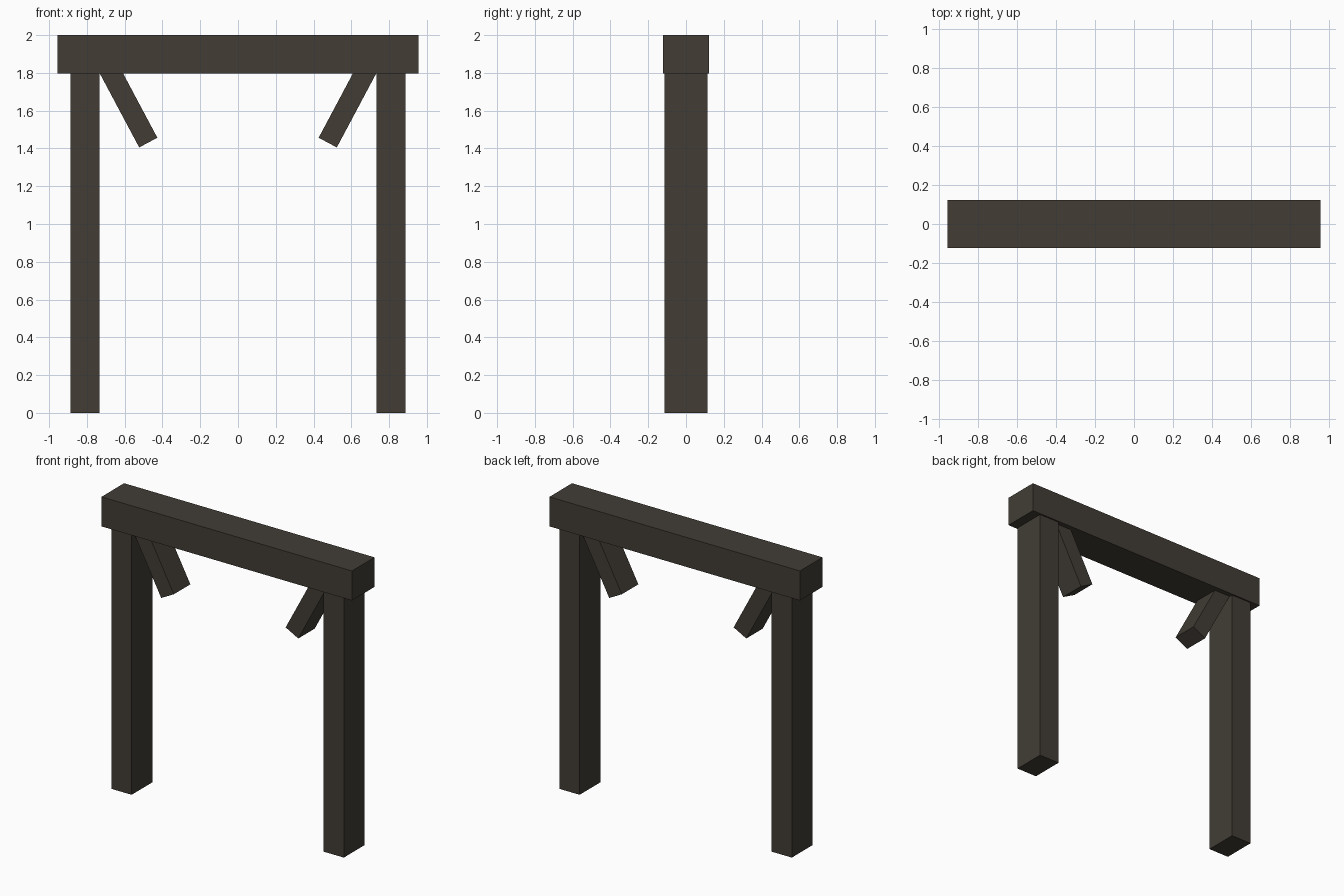
import bpy
from mathutils import Matrix, Vector

if "Cube" in bpy.data.objects:
    bpy.data.objects.remove(bpy.data.objects["Cube"])

wood = bpy.data.materials.new("dark weathered wood")
wood.diffuse_color = (0.054, 0.046, 0.036, 1.0)
wood.use_nodes = True
wood.node_tree.nodes["Principled BSDF"].inputs["Base Color"].default_value = wood.diffuse_color


def box(name, size, centre, tilt=0.0):
    """Rectangular timber, tilted about the y axis."""
    bpy.ops.mesh.primitive_cube_add(size=1)
    ob = bpy.context.object
    ob.name = name
    ob.data.transform(Matrix.Translation(centre) @ Matrix.Rotation(tilt, 4, 'Y')
                      @ Matrix.Diagonal((*size, 1)))
    ob.data.materials.append(wood)
    return ob


BEAM_BOTTOM = 1.796

# Top beam
box("top_beam", (1.912, 0.246, 2 - BEAM_BOTTOM), (0, 0, (2 + BEAM_BOTTOM) / 2))

# Brace axis in the xz plane: free lower end up into the beam
low = Vector((0.475, 0, 1.431))
axis = Vector((0.47, 0, 0.882)).normalized()
length = 0.48
mid = low + axis * length / 2
lean = axis.angle(Vector((0, 0, 1)))

for side, label in ((-1, "left"), (1, "right")):
    # Upright post
    box(label + "_post", (0.155, 0.227, BEAM_BOTTOM), (side * 0.81, 0, BEAM_BOTTOM / 2))
    # Diagonal brace under the beam
    box(label + "_brace", (0.109, 0.18, length), (side * mid.x, 0, mid.z), side * lean)
